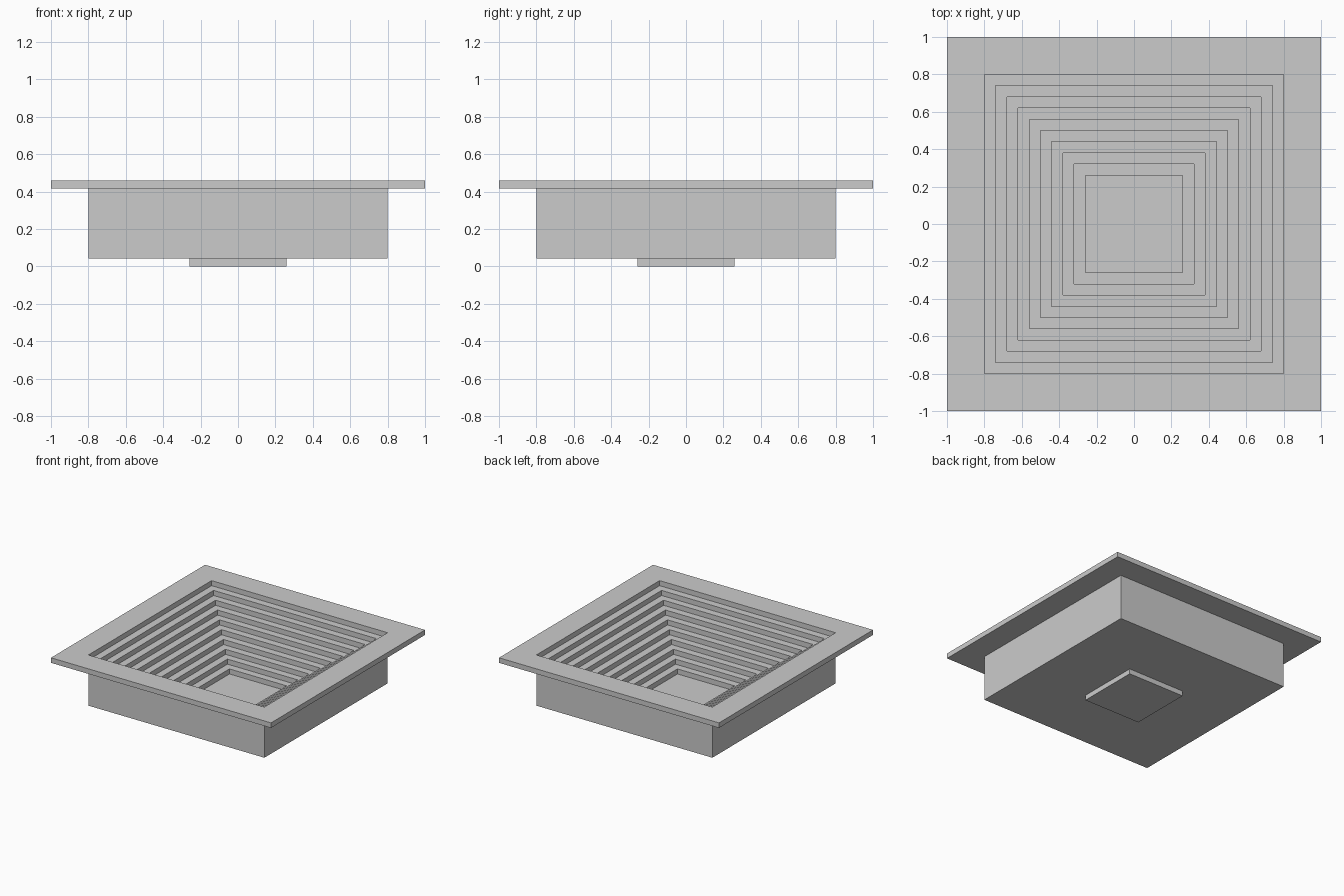
import bpy
import bmesh

cube = bpy.data.objects.get("Cube")
if cube:
    bpy.data.objects.remove(cube, do_unlink=True)

TOTAL_HEIGHT = 0.458
STEPS = 9
LAYER = TOTAL_HEIGHT / (STEPS + 2)   # floor + steps + rim
FLOOR_HALF = 0.26
TREAD = 0.06
BASIN_HALF = FLOOR_HALF + STEPS * TREAD
RIM_HALF = 1.0

stone = bpy.data.materials.new("light_grey_stone")
stone.use_nodes = True
grey = (0.6, 0.6, 0.6, 1.0)
stone.diffuse_color = grey
stone.node_tree.nodes["Principled BSDF"].inputs["Base Color"].default_value = grey


def square_sweep(name, profile, closed=True):
    """Sweep a profile of (half width, layer) points around a square."""
    bm = bmesh.new()
    corners = [(-1, -1), (1, -1), (1, 1), (-1, 1)]
    rings = [[bm.verts.new((sx * half, sy * half, layer * LAYER)) for sx, sy in corners]
             for half, layer in profile]
    pairs = list(zip(rings, rings[1:]))
    if closed:
        pairs.append((rings[-1], rings[0]))
    else:
        bm.faces.new(rings[0])
        bm.faces.new(rings[-1])
    for a, b in pairs:
        for i in range(4):
            j = (i + 1) % 4
            bm.faces.new((a[i], a[j], b[j], b[i]))
    bmesh.ops.recalc_face_normals(bm, faces=bm.faces)
    mesh = bpy.data.meshes.new(name)
    bm.to_mesh(mesh)
    bm.free()
    mesh.materials.append(stone)
    obj = bpy.data.objects.new(name, mesh)
    bpy.context.collection.objects.link(obj)
    return obj


# Floor plate, standing proud below the basin
square_sweep("floor_plate", [(FLOOR_HALF, 0), (FLOOR_HALF, 1)], closed=False)

# Basin with a straight outer wall and a stepped inside
basin = [(BASIN_HALF, 1)]
for k in range(STEPS):
    half = FLOOR_HALF + k * TREAD
    if k == 0:
        basin.append((half, 1))
    basin += [(half, k + 2), (half + TREAD, k + 2)]
square_sweep("stepped_basin", basin)

# Wide flat rim around the opening
top = STEPS + 1
square_sweep("rim", [(BASIN_HALF, top), (BASIN_HALF, top + 1),
                     (RIM_HALF, top + 1), (RIM_HALF, top)])
